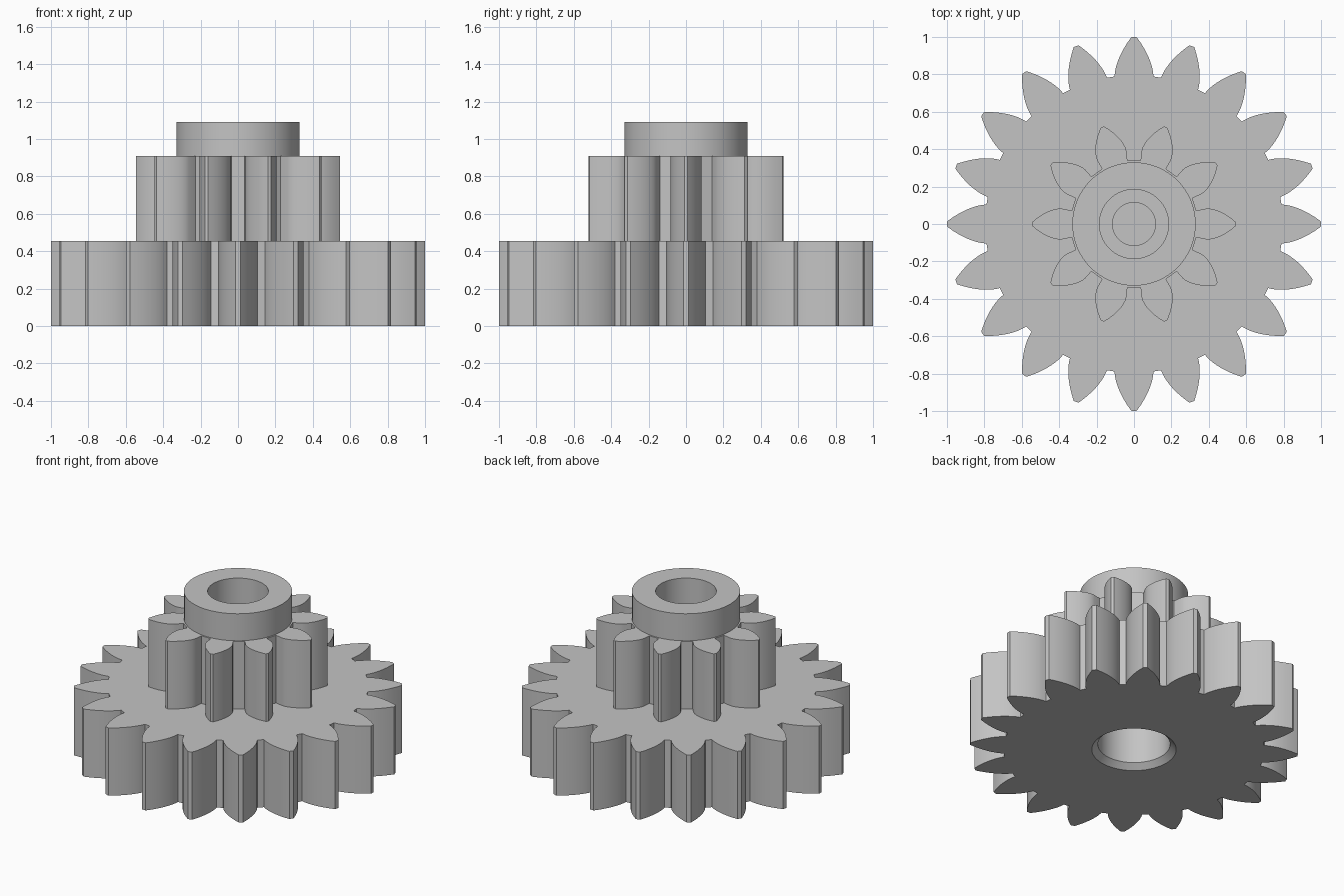
import bpy, bmesh
from math import sin, cos, tan, acos, pi, radians

if "Cube" in bpy.data.objects:
    bpy.data.objects.remove(bpy.data.objects["Cube"])

MODULE = 1 / 11
PRESSURE = radians(30)
SEGMENTS = 64

grey = bpy.data.materials.new("plain grey")
grey.use_nodes = True
grey.diffuse_color = (0.55, 0.55, 0.55, 1)
grey.node_tree.nodes["Principled BSDF"].inputs["Base Color"].default_value = grey.diffuse_color


def finish(bm, name):
    bmesh.ops.recalc_face_normals(bm, faces=bm.faces)
    mesh = bpy.data.meshes.new(name)
    bm.to_mesh(mesh)
    bm.free()
    mesh.materials.append(grey)
    obj = bpy.data.objects.new(name, mesh)
    bpy.context.collection.objects.link(obj)
    bpy.ops.object.select_all(action="DESELECT")
    obj.select_set(True)
    bpy.context.view_layer.objects.active = obj
    bpy.ops.object.shade_smooth_by_angle(angle=radians(25))
    return obj


def circle(radius, n=SEGMENTS):
    return [(radius * cos(2 * pi * i / n), radius * sin(2 * pi * i / n)) for i in range(n)]


def involute(angle):
    return tan(angle) - angle


def gear_outline(teeth, steps=8):
    """Involute teeth, the first one pointing along +x."""
    pitch = MODULE * teeth / 2
    tip, root, base = pitch + MODULE, pitch - 1.25 * MODULE, pitch * cos(PRESSURE)
    start = max(root, base)
    flank = [(root, None)] if root < base else []
    flank += [(start + (tip - start) * i / steps, None) for i in range(steps + 1)]
    flank = [r for r, _ in flank]

    def half_angle(r):
        return pi / (2 * teeth) + involute(PRESSURE) - involute(acos(min(1, base / r)))

    points = []
    for t in range(teeth):
        mid = 2 * pi * t / teeth
        side = [(r, half_angle(r)) for r in flank]
        for r, a in [(r, -a) for r, a in side] + side[::-1]:
            points.append((r * cos(mid + a), r * sin(mid + a)))
    return points


def loop(bm, points, z):
    verts = [bm.verts.new((x, y, z)) for x, y in points]
    edges = [bm.edges.new((v, verts[i - 1])) for i, v in enumerate(verts)]
    return verts, edges


def gear(name, teeth, z0, z1, hole_bottom, hole_top):
    """Toothed wall with a holed cap at each end."""
    bm = bmesh.new()
    outline = gear_outline(teeth)
    low, low_edges = loop(bm, outline, z0)
    high, high_edges = loop(bm, outline, z1)
    for i in range(len(low)):
        bm.faces.new((low[i - 1], low[i], high[i], high[i - 1]))
    for edges, radius, z in ((low_edges, hole_bottom, z0), (high_edges, hole_top, z1)):
        if radius:
            hole = loop(bm, circle(radius), z)[1]
            bmesh.ops.triangle_fill(bm, edges=edges + hole, use_beauty=True)
    return finish(bm, name)


def lathe(name, profile):
    """Turn (radius, z) points round the axis; the last one closes as a disc."""
    bm = bmesh.new()
    rings = [loop(bm, circle(r), z)[0] for r, z in profile]
    for a, b in zip(rings, rings[1:]):
        for i in range(SEGMENTS):
            bm.faces.new((a[i - 1], a[i], b[i], b[i - 1]))
    bm.faces.new(rings[-1])
    return finish(bm, name)


HUB, COUNTERSINK = 0.33, 0.257
Z1, Z2, Z3 = 5 * MODULE, 10 * MODULE, 12 * MODULE

# Two stacked gears
gear("large_gear", 20, 0, Z1, COUNTERSINK, 0.3)
gear("small_gear", 10, Z1, Z2, 0, HUB)

# Collar with its stepped bore
lathe("collar_and_bore", [(HUB, Z2), (HUB, Z3), (0.185, Z3), (0.185, 0.75),
                          (0.115, 0.75), (0.115, 0.6)])

# Chamfered recess underneath
lathe("bottom_recess", [(COUNTERSINK, 0), (0.22, 0.035), (0.22, 0.4)])

# Turn open shells the right way out
for name, point_up in (("collar_and_bore", True), ("bottom_recess", False)):
    mesh = bpy.data.objects[name].data
    floor = max(mesh.polygons, key=lambda p: len(p.vertices))
    if (floor.normal.z > 0) != point_up:
        mesh.flip_normals()
